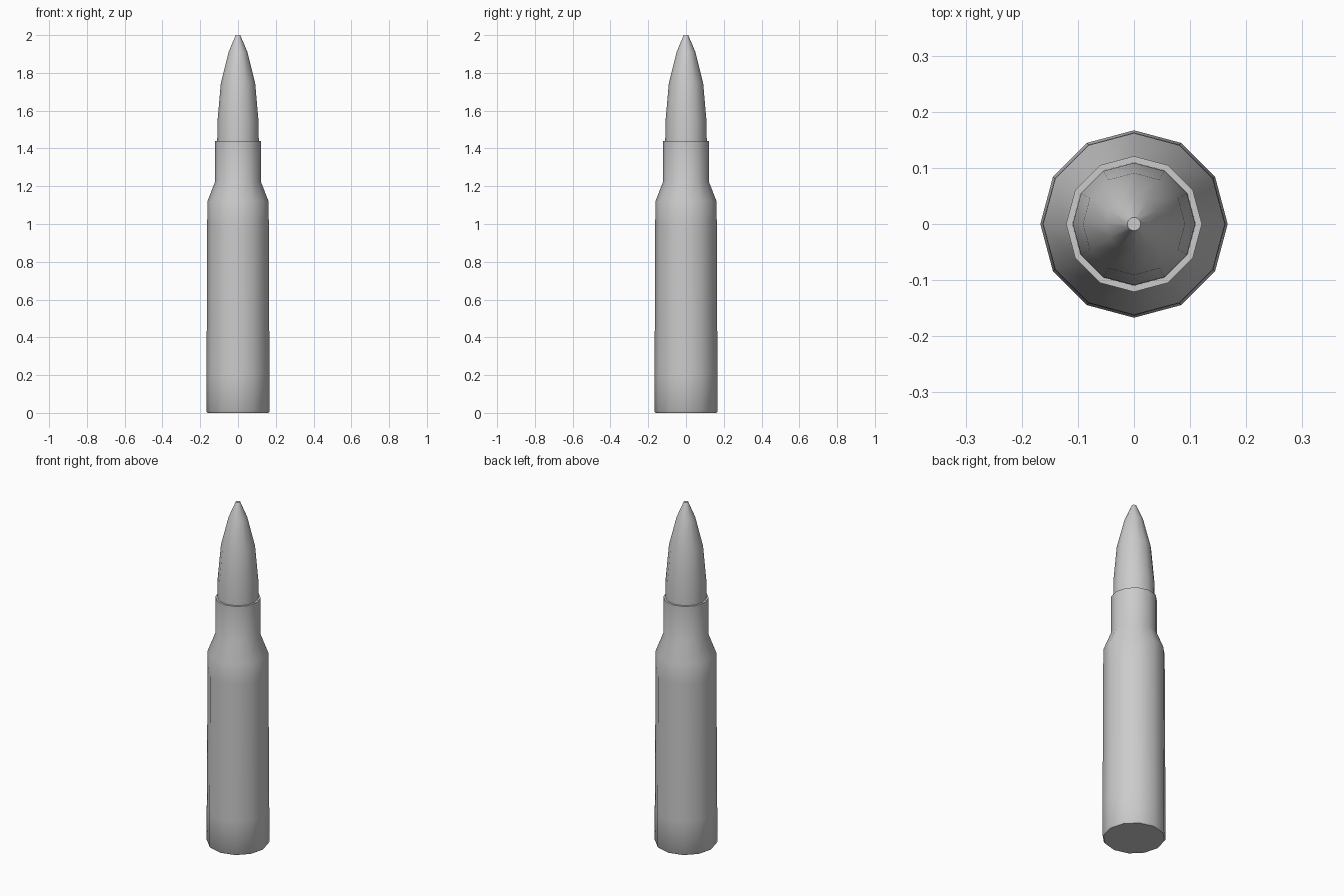
import bpy, bmesh
from math import cos, sin, pi, radians

if "Cube" in bpy.data.objects:
    bpy.data.objects.remove(bpy.data.objects["Cube"])

SIDES = 12


def lathe(name, profile, cap_bottom=False, cap_top=False):
    """Revolve (radius, height) pairs around z, listed from bottom to top."""
    bm = bmesh.new()
    rings = [[bm.verts.new((r * cos(2 * pi * i / SIDES), r * sin(2 * pi * i / SIDES), z))
              for i in range(SIDES)] for r, z in profile]
    for low, high in zip(rings, rings[1:]):
        for i in range(SIDES):
            j = (i + 1) % SIDES
            bm.faces.new((low[i], low[j], high[j], high[i]))
    if cap_bottom:
        bm.faces.new(rings[0][::-1])
    if cap_top:
        bm.faces.new(rings[-1])
    mesh = bpy.data.meshes.new(name)
    bm.to_mesh(mesh)
    bm.free()
    obj = bpy.data.objects.new(name, mesh)
    bpy.context.collection.objects.link(obj)
    bpy.ops.object.select_all(action='DESELECT')
    obj.select_set(True)
    bpy.context.view_layer.objects.active = obj
    bpy.ops.object.shade_smooth_by_angle(angle=radians(40))
    return obj


# Case: chamfered base, slightly tapered body, shoulder, neck and flat rim
lathe("case", [(0.161, 0), (0.167, 0.008), (0.167, 0.2), (0.165, 0.5), (0.163, 1.0),
               (0.162, 1.12), (0.121, 1.225), (0.121, 1.44), (0.11, 1.44)],
      cap_bottom=True)

# Projectile: curved nose with a small blunt tip
lathe("projectile", [(0.11, 1.44), (0.109, 1.54), (0.091, 1.745),
                     (0.05, 1.91), (0.012, 2.0)], cap_top=True)
